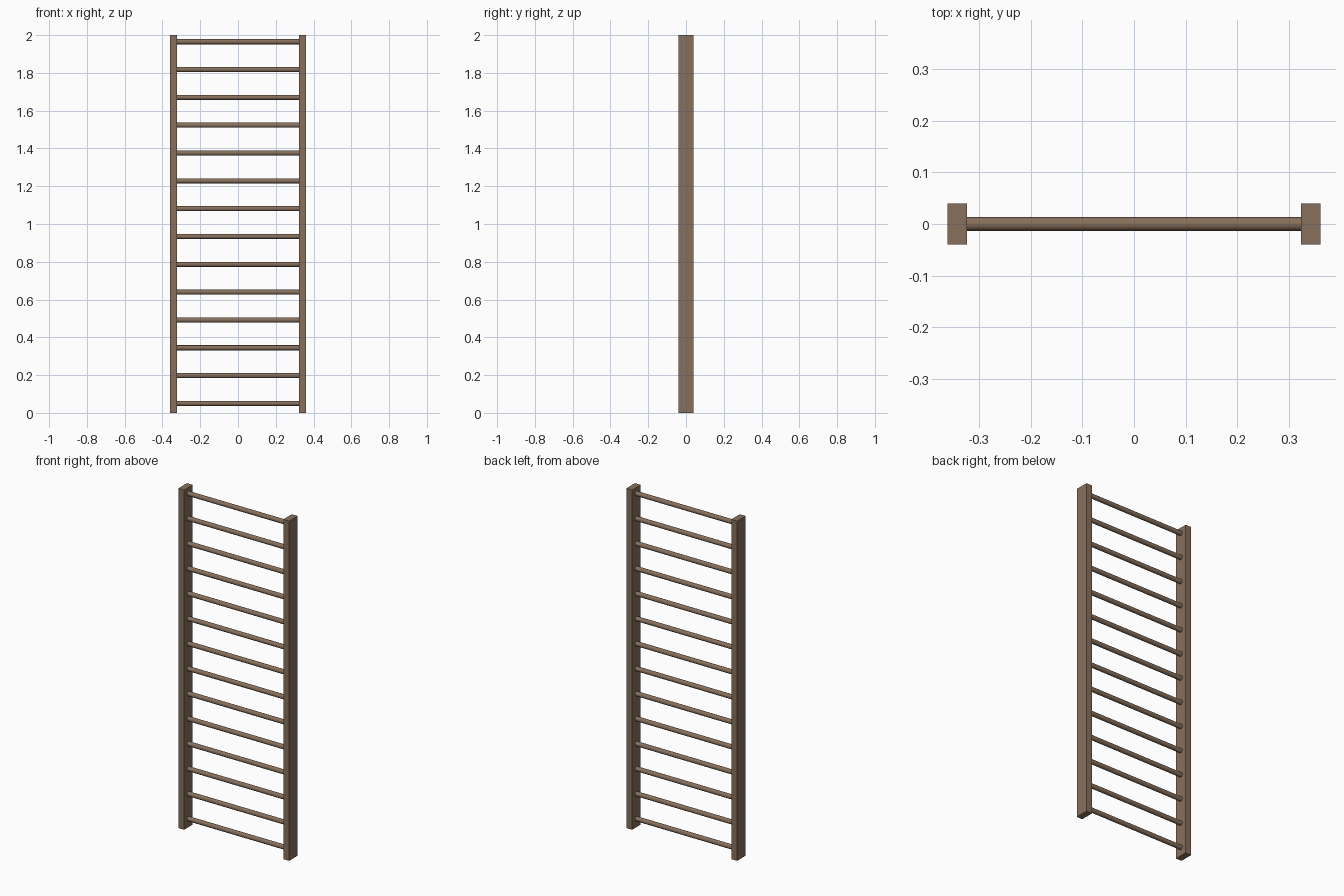
import bpy, math

if "Cube" in bpy.data.objects:
    bpy.data.objects.remove(bpy.data.objects["Cube"])

wood = bpy.data.materials.new("brown_wood")
wood.diffuse_color = (0.245, 0.162, 0.107, 1)
wood.use_nodes = True
wood.node_tree.nodes["Principled BSDF"].inputs["Base Color"].default_value = wood.diffuse_color

HEIGHT, HALF_WIDTH = 2.0, 0.361
POST_W, POST_D = 0.038, 0.08
RUNGS, RUNG_R, FIRST_Z, LAST_Z = 14, 0.0135, 0.05, 1.965


def finish(name):
    obj = bpy.context.object
    obj.name = name
    obj.data.materials.append(wood)
    return obj


# Two upright side posts
for side, label in ((-1, "left"), (1, "right")):
    bpy.ops.mesh.primitive_cube_add(
        size=1, location=(side * (HALF_WIDTH - POST_W / 2), 0, HEIGHT / 2))
    post = finish(label + "_post")
    post.scale = (POST_W, POST_D, HEIGHT)
    bpy.ops.object.transform_apply(location=False, rotation=False, scale=True)

# Evenly spaced round rungs, let slightly into the posts
length = 2 * (HALF_WIDTH - POST_W) + 0.01
for i in range(RUNGS):
    z = FIRST_Z + (LAST_Z - FIRST_Z) * i / (RUNGS - 1)
    bpy.ops.mesh.primitive_cylinder_add(
        vertices=24, radius=RUNG_R, depth=length,
        location=(0, 0, z), rotation=(0, math.pi / 2, 0))
    finish(f"rung_{i + 1}")
    bpy.ops.object.shade_smooth_by_angle(angle=math.radians(40))
